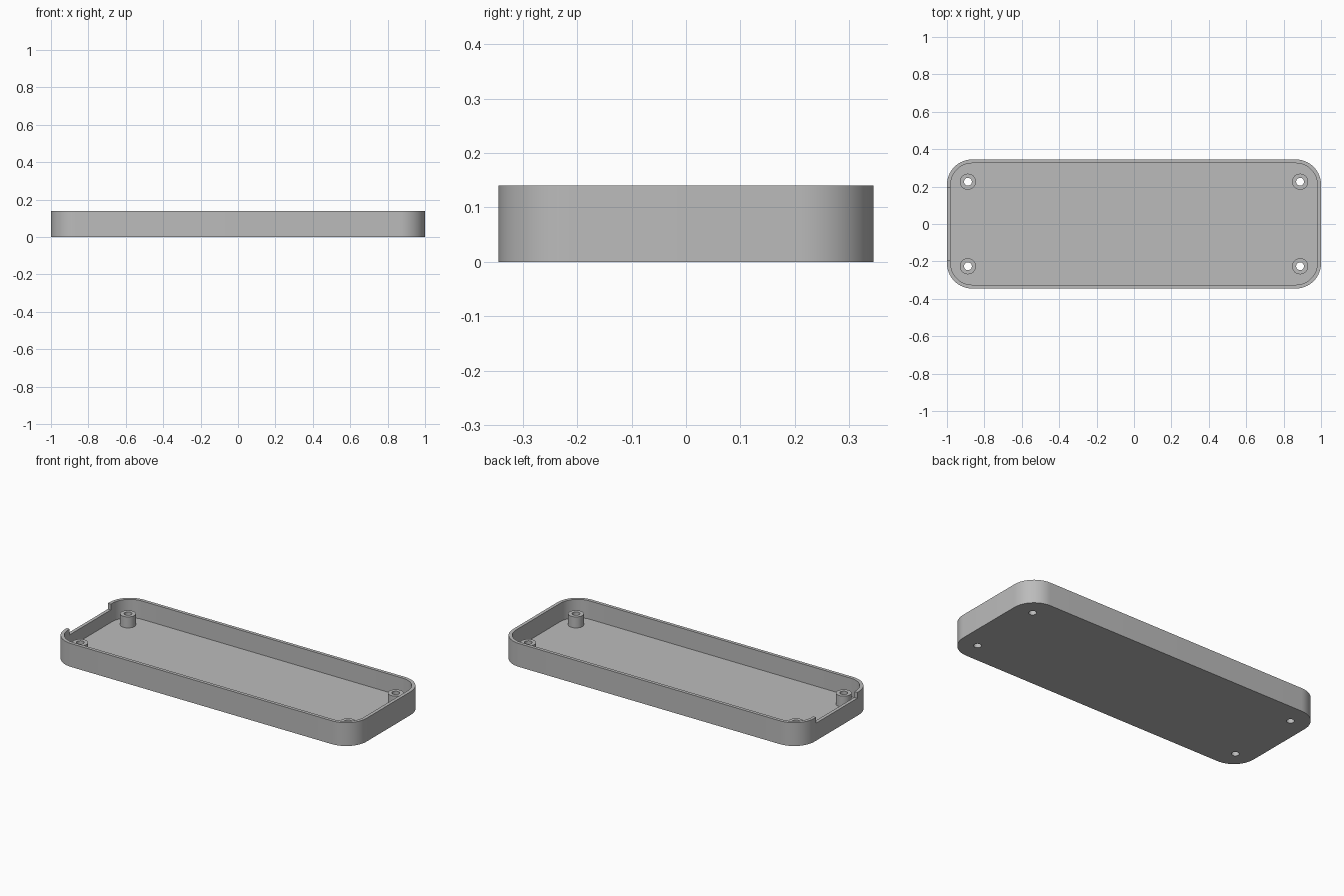
import bpy, bmesh
from math import pi, cos, sin, radians

if "Cube" in bpy.data.objects:
    bpy.data.objects.remove(bpy.data.objects["Cube"])

LENGTH, WIDTH, HEIGHT = 2.0, 0.69, 0.14
WALL, FLOOR, CORNER = 0.02, 0.03, 0.135
POST_X, POST_Y, POST_TOP = 0.888, 0.226, 0.096
POST_R, HOLE_R = 0.043, 0.021

grey = bpy.data.materials.new("plain grey")
grey.use_nodes = True
colour = (0.5, 0.5, 0.5, 1)
grey.diffuse_color = colour
grey.node_tree.nodes["Principled BSDF"].inputs["Base Color"].default_value = colour


def prism(name, outline, z0, z1):
    """Extrude a closed outline between two heights."""
    bm = bmesh.new()
    base = bm.faces.new([bm.verts.new((x, y, z0)) for x, y in outline])
    top = bmesh.ops.extrude_face_region(bm, geom=[base])["geom"]
    verts = [v for v in top if isinstance(v, bmesh.types.BMVert)]
    bmesh.ops.translate(bm, verts=verts, vec=(0, 0, z1 - z0))
    bmesh.ops.recalc_face_normals(bm, faces=bm.faces)
    mesh = bpy.data.meshes.new(name)
    bm.to_mesh(mesh)
    bm.free()
    mesh.materials.append(grey)
    obj = bpy.data.objects.new(name, mesh)
    bpy.context.collection.objects.link(obj)
    return obj


def rounded_rectangle(inset, steps=16):
    r = CORNER - inset
    cx, cy = LENGTH / 2 - CORNER, WIDTH / 2 - CORNER
    points = []
    for i, (sx, sy) in enumerate([(1, 1), (-1, 1), (-1, -1), (1, -1)]):
        for k in range(steps + 1):
            a = (i + k / steps) * pi / 2
            points.append((sx * cx + r * cos(a), sy * cy + r * sin(a)))
    return points


def circle(x, y, r, steps=40):
    return [(x + r * cos(2 * pi * k / steps), y + r * sin(2 * pi * k / steps))
            for k in range(steps)]


def combine(target, tool, operation):
    """Apply a boolean and discard the tool object."""
    tool.hide_render = True
    mod = target.modifiers.new(operation.lower(), "BOOLEAN")
    mod.operation, mod.solver, mod.object = operation, "EXACT", tool
    bpy.context.view_layer.objects.active = target
    bpy.ops.object.modifier_apply(modifier=mod.name)
    bpy.data.objects.remove(tool)


# Open tray with thin walls
tray = prism("tray", rounded_rectangle(0), 0, HEIGHT)
combine(tray, prism("cavity", rounded_rectangle(WALL), FLOOR, HEIGHT + 0.1), "DIFFERENCE")

# Shallow notch in the right end wall
x0, x1, half = -LENGTH / 2 - 0.05, -LENGTH / 2 + 0.06, 0.195
notch = [(x0, -half), (x1, -half), (x1, half), (x0, half)]
combine(tray, prism("notch", notch, HEIGHT - 0.035, HEIGHT + 0.1), "DIFFERENCE")

# Screw posts, drilled right through the floor
corners = [(sx * POST_X, sy * POST_Y) for sx in (-1, 1) for sy in (-1, 1)]
for x, y in corners:
    combine(tray, prism("post", circle(x, y, POST_R), FLOOR / 2, POST_TOP), "UNION")
for x, y in corners:
    combine(tray, prism("screw_hole", circle(x, y, HOLE_R), -0.1, 0.3), "DIFFERENCE")

# Smooth round walls, sharp rims
bpy.ops.object.select_all(action="DESELECT")
tray.select_set(True)
bpy.context.view_layer.objects.active = tray
bpy.ops.object.shade_smooth_by_angle(angle=radians(30))
